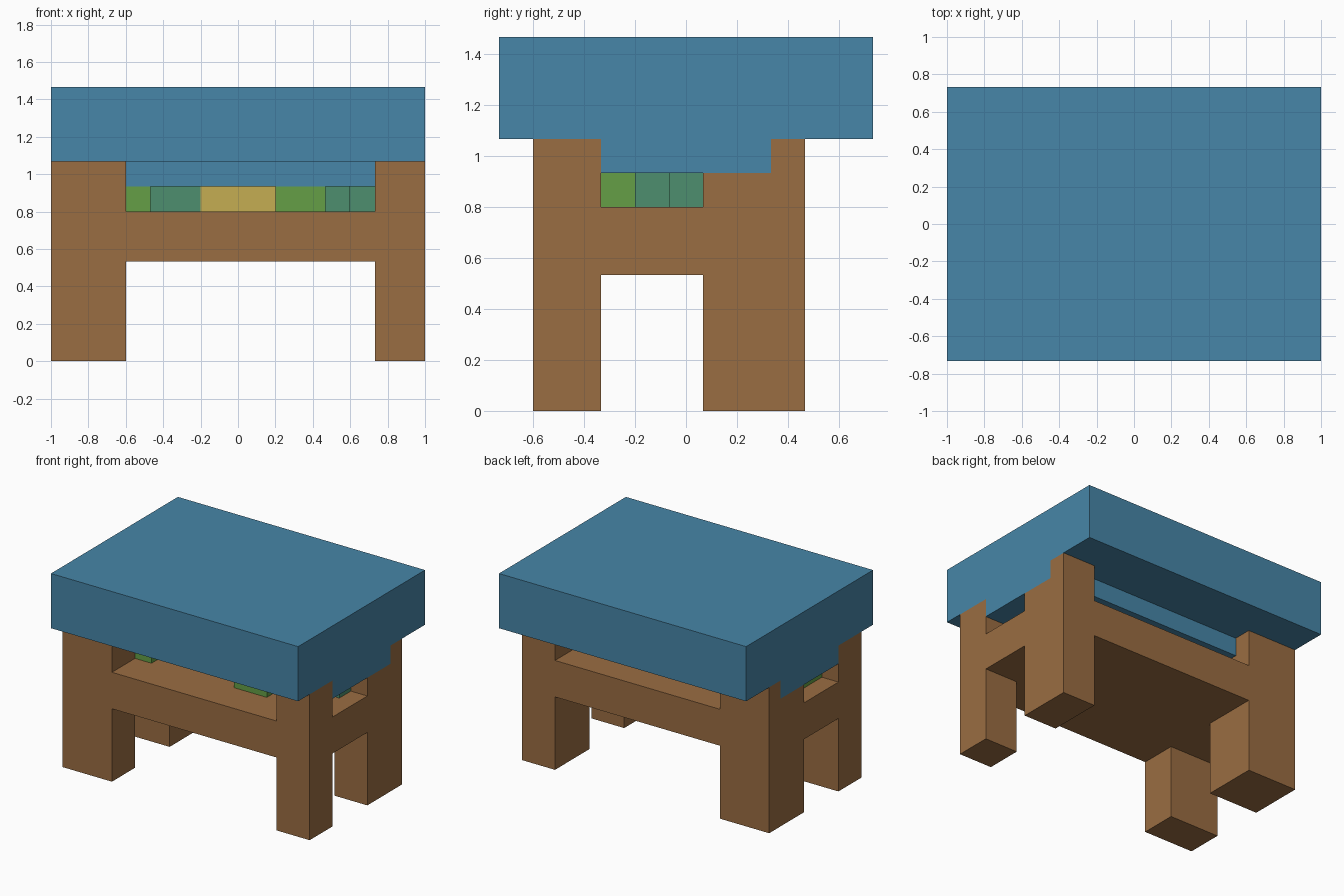
import bpy
import bmesh

cube = bpy.data.objects.get("Cube")
if cube:
    bpy.data.objects.remove(cube, do_unlink=True)

U = 1 / 15  # one block of the modelling grid


def material(name, rgb):
    """Flat material from 0-255 sRGB values."""
    lin = [c / 255 / 12.92 if c < 11 else ((c / 255 + 0.055) / 1.055) ** 2.4 for c in rgb]
    mat = bpy.data.materials.new(name)
    mat.use_nodes = True
    mat.diffuse_color = (*lin, 1)
    bsdf = mat.node_tree.nodes["Principled BSDF"]
    bsdf.inputs["Base Color"].default_value = (*lin, 1)
    bsdf.inputs["Roughness"].default_value = 0.9
    return mat


def extrude(name, profile, x0, x1, mat):
    """Extrude a (y, z) profile along x, all in grid blocks."""
    bm = bmesh.new()
    face = bm.faces.new([bm.verts.new((x0 * U, y * U, z * U)) for y, z in profile])
    side = bmesh.ops.extrude_face_region(bm, geom=[face])["geom"]
    verts = [g for g in side if isinstance(g, bmesh.types.BMVert)]
    bmesh.ops.translate(bm, verts=verts, vec=((x1 - x0) * U, 0, 0))
    bmesh.ops.recalc_face_normals(bm, faces=bm.faces)
    mesh = bpy.data.meshes.new(name)
    bm.to_mesh(mesh)
    bm.free()
    mesh.materials.append(mat)
    obj = bpy.data.objects.new(name, mesh)
    bpy.context.collection.objects.link(obj)
    return obj


def box(name, x0, x1, y0, y1, z0, z1, mat):
    return extrude(name, [(y0, z0), (y1, z0), (y1, z1), (y0, z1)], x0, x1, mat)


blue = material("blue", (71, 134, 168))
brown = material("brown wood", (154, 109, 66))
green = material("leaf green", (101, 159, 70))
teal = material("teal green", (77, 143, 110))
yellow = material("straw yellow", (197, 173, 82))

# Side frames: front leg, cross rail and notched back leg in one outline
frame = [(-9, 0), (-5, 0), (-5, 8), (1, 8), (1, 0), (7, 0), (7, 16),
         (5, 16), (5, 14), (1, 14), (1, 12), (-5, 12), (-5, 16), (-9, 16)]
extrude("right_side_frame", frame, -15, -9, brown)
extrude("left_side_frame", frame, 11, 15, brown)

# Shelf slab between the side frames
box("shelf", -9, 11, -9, 7, 8, 12, brown)

# Thick top with a lower core resting in the frame notches
cover = [(-11, 22), (-11, 16), (-5, 16), (-5, 14), (5, 14), (5, 16), (11, 16), (11, 22)]
extrude("top_cover", cover, -15, 15, blue)

# Coloured blocks sandwiched between shelf and top
blocks = [
    ("green_block_right", -13, -7, -5, 1, green),
    ("teal_block_right", -7, -3, -3, 3, teal),
    ("yellow_block", -3, 3, -3, 3, yellow),
    ("green_block_left", 3, 7, -5, 3, green),
    ("teal_block_left", 7, 9, -3, 3, teal),
    ("teal_block_end", 9, 13, -1, 1, teal),
]
for name, x0, x1, y0, y1, mat in blocks:
    box(name, x0, x1, y0, y1, 12, 14, mat)
